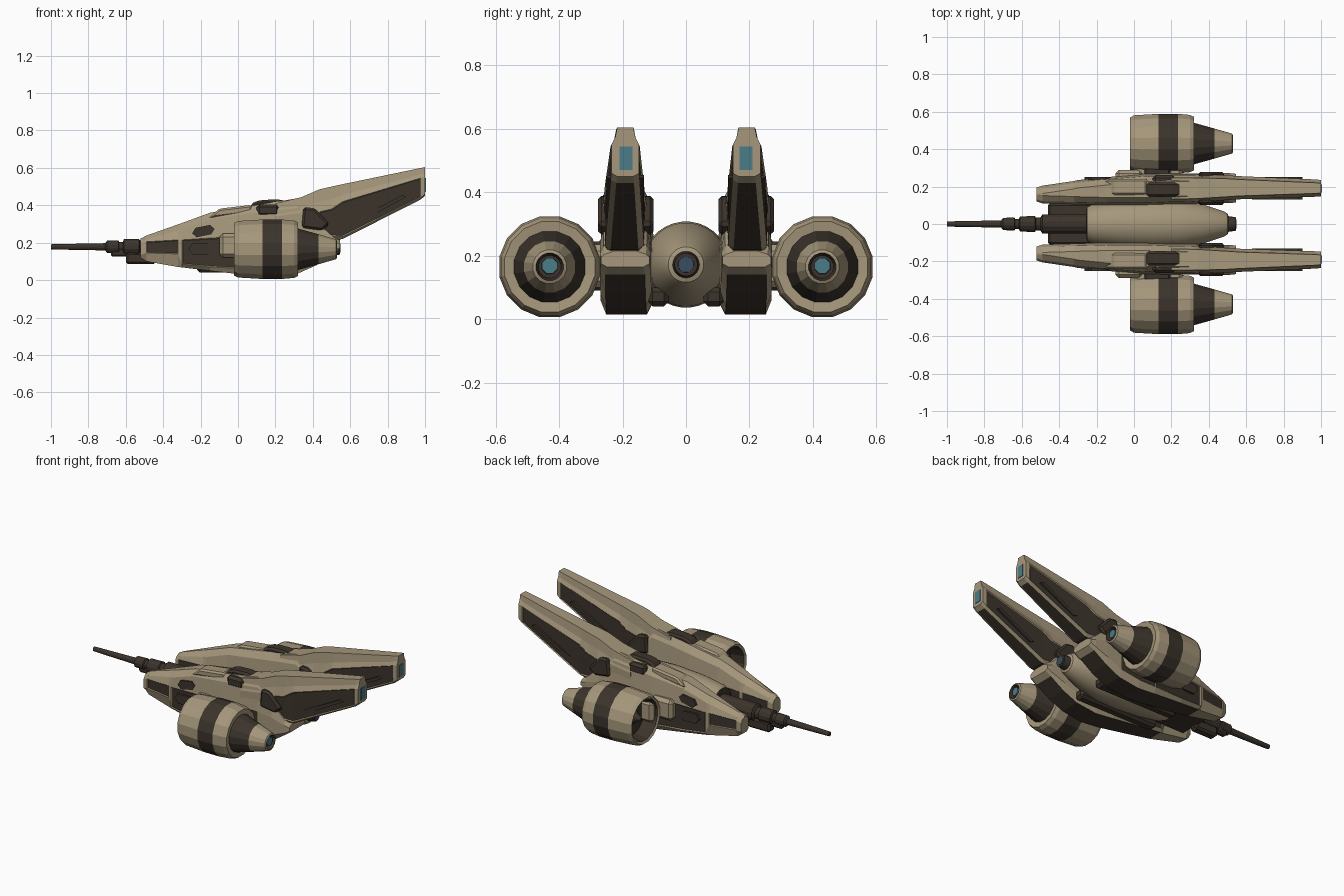
import bpy, bmesh, math

old = bpy.data.objects.get("Cube")
if old:
    bpy.data.objects.remove(old, do_unlink=True)


def material(name, r, g, b):
    mat = bpy.data.materials.new(name)
    mat.use_nodes = True
    mat.diffuse_color = (r, g, b, 1)
    shader = next(n for n in mat.node_tree.nodes if n.type == "BSDF_PRINCIPLED")
    shader.inputs["Base Color"].default_value = (r, g, b, 1)
    shader.inputs["Roughness"].default_value = 0.8
    return mat


PALETTE = [material("sand_paint", 0.38, 0.31, 0.20),
           material("dark_brown_metal", 0.045, 0.034, 0.025),
           material("teal_glow", 0.07, 0.20, 0.24),
           material("deep_blue_glow", 0.04, 0.075, 0.115)]
SAND, DARK, TEAL, BLUE = range(4)


def finish(name, bm, mirror=False):
    """Turn a bmesh into an object, optionally mirrored across the centre line."""
    bmesh.ops.recalc_face_normals(bm, faces=bm.faces)
    mesh = bpy.data.meshes.new(name)
    bm.to_mesh(mesh)
    bm.free()
    for mat in PALETTE:
        mesh.materials.append(mat)
    obj = bpy.data.objects.new(name, mesh)
    bpy.context.collection.objects.link(obj)
    if mirror:
        mod = obj.modifiers.new("other_side", "MIRROR")
        mod.use_axis = (False, True, False)
        mod.use_mirror_merge = False
    return obj


def lathe(name, profile, y, z, sides, mirror=False):
    """Revolve (x, radius, colour of the next band) around a lengthwise axis."""
    bm = bmesh.new()
    rings = []
    for x, r, _ in profile:
        angles = [math.tau * (i + 0.5) / sides for i in range(sides)]
        rings.append([bm.verts.new((x, y + r * math.cos(a), z + r * math.sin(a))) for a in angles])
    for k in range(len(rings) - 1):
        for i in range(sides):
            j = (i + 1) % sides
            face = bm.faces.new((rings[k][i], rings[k][j], rings[k + 1][j], rings[k + 1][i]))
            face.material_index = profile[k][2]
    for ring, colour in ((rings[0], profile[0][2]), (rings[-1], profile[-1][2])):
        bm.faces.new(ring).material_index = colour
    return finish(name, bm, mirror)


def prism(name, outline, y0, y1, colour, bevel=0.0, mirror=True):
    """Extrude a side outline of (x, z) points across the width."""
    bm = bmesh.new()
    a = [bm.verts.new((x, y0, z)) for x, z in outline]
    b = [bm.verts.new((x, y1, z)) for x, z in outline]
    bm.faces.new(a)
    bm.faces.new(b)
    for i in range(len(a)):
        j = (i + 1) % len(a)
        bm.faces.new((a[i], a[j], b[j], b[i]))
    if bevel:
        bmesh.ops.bevel(bm, geom=bm.edges[:], offset=bevel, segments=1, affect="EDGES")
    for face in bm.faces:
        face.material_index = colour
    return finish(name, bm, mirror)


def box(name, x0, x1, y0, y1, z0, z1, colour, bevel=0.0, mirror=True):
    return prism(name, [(x0, z0), (x1, z0), (x1, z1), (x0, z1)], y0, y1, colour, bevel, mirror)


def loft(name, stations, panels, belly, top_inset):
    """Skin ten-sided sections; panels lists (first, last) station spans cut in dark."""
    bm = bmesh.new()
    rings = []
    for x, zb, z1, z2, z3, zt, yi, yo in stations:
        section = [(yi + 0.018, zb), (yo - 0.018, zb), (yo, z1), (yo, z2), (yo - 0.012, z3),
                   (yo - top_inset, zt), (yi + top_inset, zt), (yi + 0.012, z3), (yi, z2), (yi, z1)]
        rings.append([bm.verts.new((x, y, z)) for y, z in section])
    sides = len(rings[0])
    grid = {}
    for k in range(len(rings) - 1):
        for i in range(sides):
            j = (i + 1) % sides
            grid[k, i] = bm.faces.new((rings[k][i], rings[k][j], rings[k + 1][j], rings[k + 1][i]))
    bm.faces.new(rings[0])
    bm.faces.new(rings[-1])
    bmesh.ops.recalc_face_normals(bm, faces=bm.faces)
    for k in range(*belly):
        grid[k, 0].material_index = DARK
    # recessed dark panels on the outer and inner flanks
    for first, last in panels:
        for side in (2, 8):
            faces = [grid[k, side] for k in range(first, last)]
            bmesh.ops.inset_region(bm, faces=faces, thickness=0.006, depth=-0.005)
            for face in faces:
                face.material_index = DARK
    return finish(name, bm, mirror=True)


# main hulls: x, bottom, panel bottom, panel top, shoulder, top, inner y, outer y
loft("side_hull", [
    (-0.52, 0.12, 0.135, 0.19, 0.21, 0.222, 0.12, 0.195),
    (-0.49, 0.10, 0.145, 0.205, 0.22, 0.238, 0.11, 0.205),
    (-0.32, 0.07, 0.14, 0.215, 0.265, 0.298, 0.105, 0.23),
    (-0.30, 0.068, 0.085, 0.215, 0.27, 0.305, 0.104, 0.235),
    (-0.15, 0.05, 0.07, 0.225, 0.325, 0.36, 0.10, 0.25),
    (0.06, 0.025, 0.06, 0.235, 0.355, 0.395, 0.10, 0.268),
    (0.18, 0.015, 0.06, 0.24, 0.37, 0.415, 0.105, 0.27),
    (0.32, 0.035, 0.08, 0.24, 0.385, 0.438, 0.108, 0.27),
    (0.42, 0.08, 0.12, 0.23, 0.31, 0.36, 0.11, 0.272),
    (0.51, 0.14, 0.155, 0.205, 0.23, 0.25, 0.112, 0.272),
    (0.545, 0.165, 0.175, 0.195, 0.205, 0.215, 0.115, 0.268),
], [(1, 2), (3, 5), (5, 7)], (3, 9), 0.042)

# swept tail booms with long dark flanks
loft("tail_boom", [
    (0.20, 0.26, 0.28, 0.34, 0.37, 0.41, 0.115, 0.265),
    (0.34, 0.25, 0.27, 0.36, 0.39, 0.444, 0.118, 0.264),
    (0.435, 0.235, 0.25, 0.365, 0.42, 0.485, 0.124, 0.262),
    (0.50, 0.21, 0.235, 0.38, 0.435, 0.50, 0.128, 0.260),
    (0.56, 0.22, 0.232, 0.42, 0.455, 0.513, 0.132, 0.256),
    (0.975, 0.43, 0.44, 0.545, 0.565, 0.599, 0.146, 0.238),
    (1.0, 0.45, 0.46, 0.55, 0.575, 0.604, 0.148, 0.235),
], [(2, 5)], (0, 5), 0.018)
box("tail_light", 0.99, 1.004, 0.168, 0.21, 0.47, 0.545, TEAL)
spar = [(0.63, 0.325), (0.66, 0.315), (0.90, 0.445), (0.88, 0.455)]
prism("outer_tail_spar", spar, 0.22, 0.251, DARK)
prism("inner_tail_spar", spar, 0.132, 0.16, DARK)

# dark equipment pods around the boom roots and hull tops
prism("boom_root_pod", [(0.34, 0.28), (0.45, 0.265), (0.49, 0.30), (0.41, 0.385), (0.35, 0.39)],
      0.102, 0.278, DARK, 0.012)
prism("roof_pod", [(0.06, 0.36), (0.26, 0.36), (0.26, 0.42), (0.22, 0.432), (0.12, 0.428), (0.07, 0.41)],
      0.145, 0.222, DARK, 0.012)
box("roof_pod_wing", 0.10, 0.22, 0.19, 0.262, 0.34, 0.405, DARK, 0.015)
prism("roof_fairing", [(-0.16, 0.33), (0.08, 0.36), (0.07, 0.402), (-0.10, 0.382)],
      0.155, 0.24, SAND, 0.01)

# small hexagonal hatches on the hull flanks
def hatch(name, x, z, w, h, y, rise):
    pts = [(-w, 0), (-w * 0.6, -h), (w * 0.7, -h), (w, 0), (w * 0.6, h), (-w * 0.7, h)]
    prism(name, [(x + a, z + b + rise * a) for a, b in pts], 0.18, y, DARK)

hatch("upper_hatch", -0.185, 0.262, 0.06, 0.026, 0.251, 0.2)
hatch("lower_hatch", -0.20, 0.165, 0.065, 0.03, 0.252, 0)

# pylons carrying the engines
box("engine_pylon", 0.0, 0.26, 0.22, 0.34, 0.10, 0.235, SAND, 0.02)
box("pylon_front_block", -0.10, 0.05, 0.22, 0.29, 0.12, 0.25, SAND, 0.02)
box("pylon_sleeve", 0.05, 0.20, 0.22, 0.33, 0.09, 0.245, DARK, 0.015)

# engines with recessed intake, painted band and tapered nozzle
lathe("engine", [
    (0.01, 0.008, DARK), (0.07, 0.045, DARK), (0.07, 0.115, DARK), (-0.015, 0.128, SAND),
    (-0.022, 0.142, SAND), (0.0, 0.154, SAND), (0.13, 0.162, DARK), (0.235, 0.162, SAND),
    (0.30, 0.156, SAND), (0.322, 0.145, SAND), (0.318, 0.114, DARK), (0.43, 0.082, SAND),
    (0.525, 0.054, SAND), (0.53, 0.044, DARK), (0.50, 0.036, DARK), (0.50, 0.02, DARK),
], 0.43, 0.165, 16, mirror=True)
lathe("engine_glow", [(0.49, 0.028, TEAL), (0.524, 0.026, TEAL)], 0.43, 0.168, 8, mirror=True)

# central fuselage
body = lathe("fuselage", [
    (-0.255, 0.07, DARK), (-0.25, 0.092, SAND), (-0.22, 0.105, SAND), (-0.08, 0.125, SAND),
    (0.10, 0.136, SAND), (0.24, 0.132, SAND), (0.36, 0.108, SAND), (0.48, 0.068, SAND),
    (0.50, 0.056, SAND), (0.505, 0.042, DARK), (0.545, 0.036, DARK), (0.545, 0.026, DARK),
], 0, 0.172, 32)
bpy.context.view_layer.objects.active = body
body.select_set(True)
bpy.ops.object.shade_smooth_by_angle(angle=math.radians(25))
body.select_set(False)
lathe("fuselage_glow", [(0.53, 0.027, BLUE), (0.549, 0.025, BLUE)], 0, 0.172, 12)
box("belly_rail", -0.22, 0.34, 0.055, 0.12, 0.04, 0.10, DARK, 0.015)
box("hull_bridge", -0.20, 0.30, -0.14, 0.14, 0.10, 0.16, DARK, 0, False)

# nose cannon: slim barrel, stepped collars and thick breech
lathe("cannon", [
    (-1.0, 0.014, DARK), (-0.97, 0.015, DARK), (-0.71, 0.02, DARK), (-0.70, 0.034, DARK),
    (-0.64, 0.036, DARK), (-0.635, 0.028, DARK), (-0.615, 0.028, DARK), (-0.61, 0.042, DARK),
    (-0.53, 0.044, DARK), (-0.525, 0.036, DARK), (-0.50, 0.036, DARK), (-0.49, 0.053, DARK),
    (-0.22, 0.053, DARK),
], 0, 0.178, 12)
box("cannon_underblock", -0.60, -0.44, -0.03, 0.03, 0.085, 0.15, DARK, 0.012, False)
box("cannon_sight", -0.68, -0.56, -0.02, 0.02, 0.125, 0.17, DARK, 0.01, False)
box("cannon_mount", -0.46, -0.22, -0.11, 0.11, 0.11, 0.16, DARK, 0.01, False)
